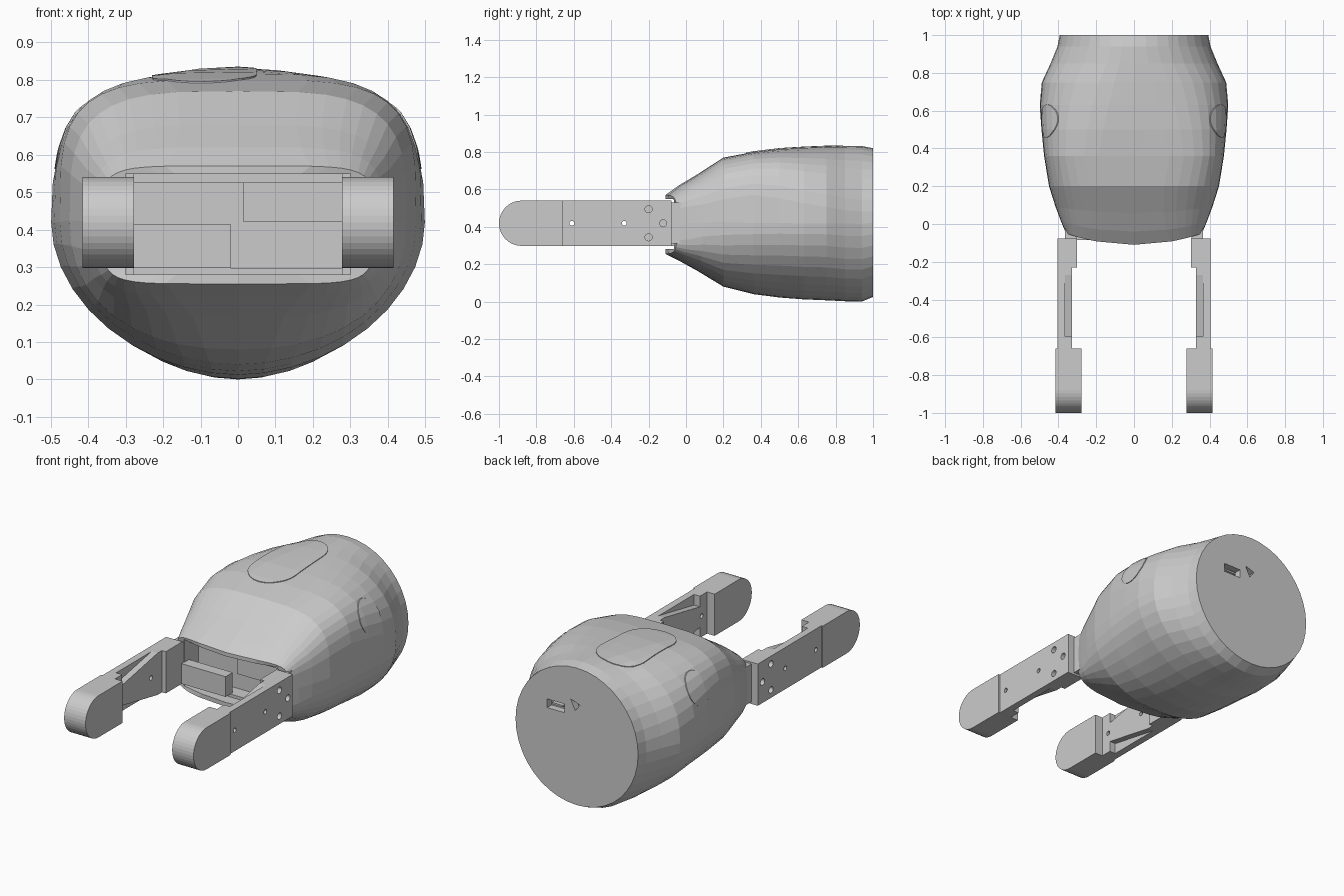
import bpy, bmesh
from math import sin, cos, pi, copysign

cube = bpy.data.objects.get("Cube")
if cube:
    bpy.data.objects.remove(cube, do_unlink=True)


def finish(name, bm):
    bmesh.ops.recalc_face_normals(bm, faces=bm.faces)
    mesh = bpy.data.meshes.new(name)
    bm.to_mesh(mesh)
    bm.free()
    obj = bpy.data.objects.new(name, mesh)
    bpy.context.collection.objects.link(obj)
    return obj


def prism(name, outline, axis, a, b):
    """Extrude a 2D outline along an axis from a to b."""
    place = {"x": lambda u, v, w: (w, u, v),
             "y": lambda u, v, w: (u, w, v),
             "z": lambda u, v, w: (u, v, w)}[axis]
    bm = bmesh.new()
    ends = [[bm.verts.new(place(u, v, w)) for u, v in outline] for w in (a, b)]
    for ring in ends:
        bm.faces.new(ring)
    n = len(outline)
    for i in range(n):
        j = (i + 1) % n
        bm.faces.new((ends[0][i], ends[0][j], ends[1][j], ends[1][i]))
    return finish(name, bm)


def rect(u0, u1, v0, v1):
    return [(u0, v0), (u1, v0), (u1, v1), (u0, v1)]


def box(name, x, y, z):
    return prism(name, rect(*y, *z), "x", *x)


def circle(u, v, r, n=16):
    return [(u + r * cos(2 * pi * i / n), v + r * sin(2 * pi * i / n)) for i in range(n)]


def combine(obj, tool, operation):
    """Boolean a tool into an object, then discard the tool."""
    tool.hide_render = True
    mod = obj.modifiers.new(operation.lower(), "BOOLEAN")
    mod.operation, mod.object, mod.solver = operation, tool, "EXACT"
    bpy.context.view_layer.objects.active = obj
    bpy.ops.object.modifier_apply(modifier=mod.name)
    bpy.data.objects.remove(tool, do_unlink=True)


def mirrored(obj, name):
    bm = bmesh.new()
    bm.from_mesh(obj.data)
    for v in bm.verts:
        v.co.x *= -1
    return finish(name, bm)


# Palm housing stations: y, half width, bottom, top, upper / lower squareness, bow
STATIONS = [
    (-0.11, 0.36, 0.255, 0.57, 6, 6, 0.06),
    (-0.04, 0.385, 0.22, 0.62, 4.5, 4.5, 0.05),
    (0.06, 0.415, 0.165, 0.68, 3.8, 3, 0.03),
    (0.20, 0.45, 0.08, 0.77, 3.6, 2.3, 0),
    (0.36, 0.476, 0.04, 0.80, 4.0, 2, 0),
    (0.50, 0.49, 0.022, 0.817, 3.4, 1.9, 0),
    (0.63, 0.499, 0.012, 0.825, 2.8, 1.9, 0),
    (0.75, 0.488, 0.007, 0.83, 2.4, 1.9, 0),
    (0.85, 0.442, 0.002, 0.832, 2.1, 2, 0),
    (0.94, 0.405, 0, 0.832, 2, 2, 0),
    (1.0, 0.393, 0.025, 0.82, 2, 2, 0),
]
SEGMENTS = 40


def housing(name):
    bm = bmesh.new()
    rings = []
    for y, half, low, high, top_n, low_n, bow in STATIONS:
        mid, ring = (low + high) / 2, []
        for i in range(SEGMENTS):
            t = 2 * pi * i / SEGMENTS
            c, s = cos(t), sin(t)
            power = 2 / (top_n if s >= 0 else low_n)
            x = copysign(abs(c) ** power, c)
            z = copysign(abs(s) ** power, s)
            ring.append(bm.verts.new((half * x, y + bow * x * x,
                                      mid + (high - mid) * z)))
        rings.append(ring)
    for a, b in zip(rings, rings[1:]):
        for i in range(SEGMENTS):
            j = (i + 1) % SEGMENTS
            bm.faces.new((a[i], a[j], b[j], b[i]))
    hub = bm.verts.new((0, STATIONS[0][0], 0.415))
    for i in range(SEGMENTS):
        bm.faces.new((hub, rings[0][i], rings[0][(i + 1) % SEGMENTS]))
    bm.faces.new(rings[-1])
    return finish(name, bm)


def inlay(name, tool):
    """Thin panel that follows the housing surface."""
    obj = housing(name)
    for v, n in [(v, v.normal.copy()) for v in obj.data.vertices]:
        v.co += n * 0.004
    combine(obj, tool, "INTERSECT")
    return obj


palm = housing("palm_housing")

# Front slot and rear sockets
combine(palm, box("slot", (-0.30, 0.30), (-0.3, 0.12), (0.28, 0.548)), "DIFFERENCE")
combine(palm, box("port", (0.08, 0.19), (0.96, 1.1), (0.54, 0.59)), "DIFFERENCE")
combine(palm, prism("socket", [(-0.02, 0.61), (0.04, 0.63), (0.01, 0.57)],
                    "y", 0.96, 1.1), "DIFFERENCE")
box("port_tongue", (0.10, 0.17), (0.955, 0.985), (0.56, 0.57))

# Capsule panel on the top and round buttons on the shoulders
cap = [(-0.09 + 0.14 * cos(pi * i / 12),
        (0.71 if i < 13 else 0.46) + 0.14 * sin(pi * i / 12)) for i in range(13)]
cap += [(-0.09 - 0.14 * cos(pi * i / 12), 0.46 - 0.14 * sin(pi * i / 12)) for i in range(13)]
inlay("top_panel", prism("panel_tool", cap, "z", 0.74, 0.95))
button = inlay("left_button", prism("button_tool", circle(0.545, 0.65, 0.088, 24),
                                    "x", 0.36, 0.6))
mirrored(button, "right_button")

# Guide rails inside the slot
for name, z in (("lower_rail", (0.28, 0.297)), ("upper_rail", (0.525, 0.548))):
    box(name, (-0.28, 0.28), (-0.04, 0.12), z)

# Finger: rounded tip, outer plate, ramped rib, knuckle block and stem
Z0, Z1, MID = 0.298, 0.54, 0.419
R = (Z1 - Z0) / 2
tip = [(-1 + R - R * sin(pi * i / 20), MID + R * cos(pi * i / 20)) for i in range(21)]
finger = prism("left_finger", tip + [(-0.66, Z0), (-0.66, Z1)], "x", 0.278, 0.415)
rib = [(-0.67, Z0), (-0.595, Z0), (-0.595, 0.36), (-0.27, Z0), (-0.22, Z0),
       (-0.22, Z1), (-0.27, Z1), (-0.595, 0.478), (-0.595, Z1), (-0.67, Z1)]
for part in (box("plate", (0.365, 0.406), (-0.67, -0.08), (Z0, Z1)),
             prism("rib", rib, "x", 0.327, 0.37),
             box("knuckle", (0.302, 0.404), (-0.23, -0.078), (Z0, Z1)),
             box("stem", (0.305, 0.365), (-0.09, 0.02), (0.31, 0.53))):
    combine(finger, part, "UNION")

# Pin holes through the finger and screw holes in the knuckle
for y, z, r, depth in ((-0.61, MID, 0.013, 0.2), (-0.33, MID, 0.013, 0.2),
                       (-0.2, 0.344, 0.019, 0.34), (-0.2, 0.494, 0.019, 0.34),
                       (-0.122, MID, 0.019, 0.34)):
    combine(finger, prism("hole", circle(y, z, r), "x", depth, 0.5), "DIFFERENCE")
mirrored(finger, "right_finger")

# Sliding racks that carry the fingers
box("right_rack", (-0.31, -0.02), (-0.085, -0.02), (Z0, 0.415))
box("left_rack", (0.015, 0.31), (-0.03, 0.04), (0.42, 0.537))
box("rack_backplate", (-0.28, 0.28), (0.04, 0.09), (0.297, 0.525))
